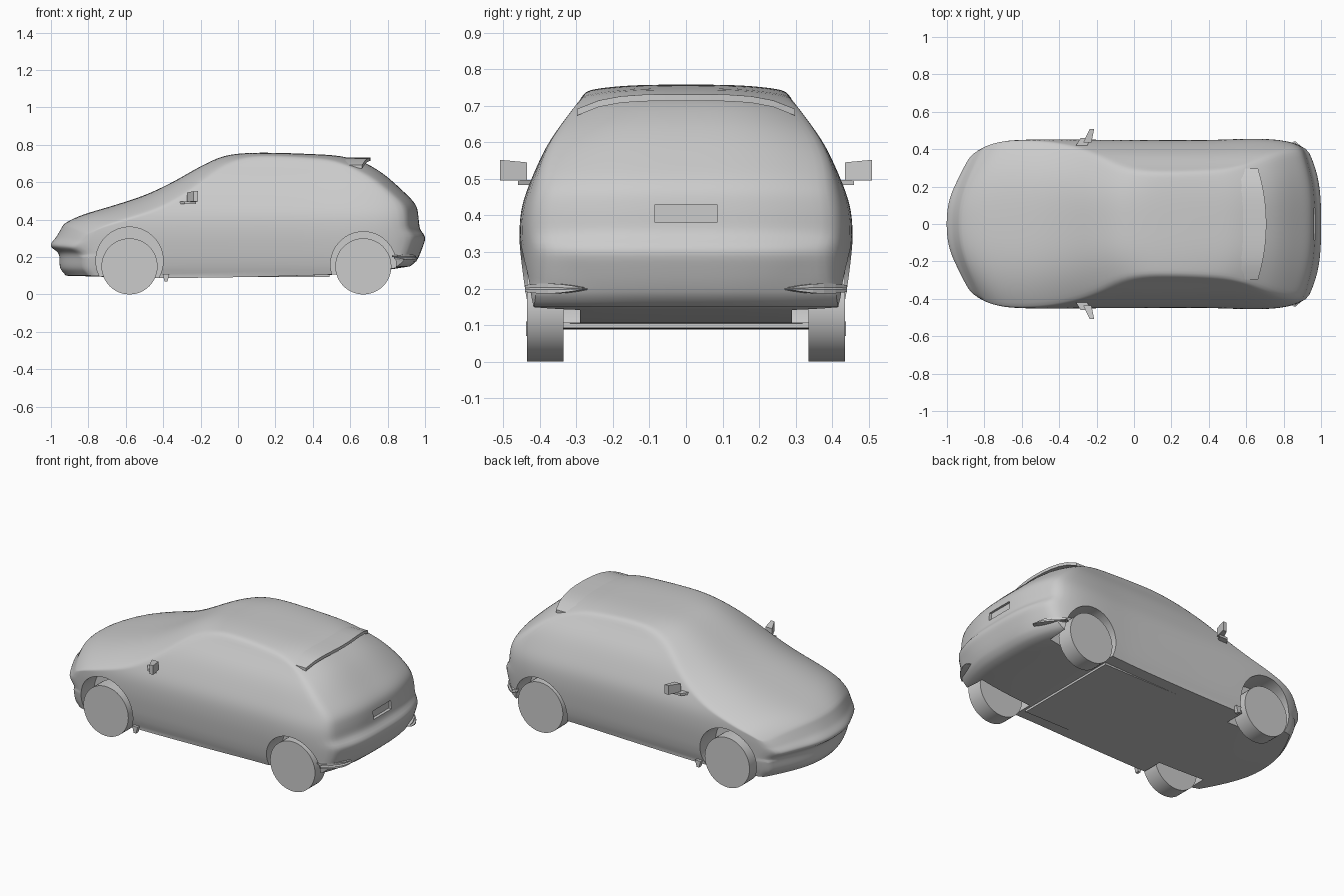
import bpy, bmesh, math
from mathutils import Vector

if "Cube" in bpy.data.objects:
    bpy.data.objects.remove(bpy.data.objects["Cube"], do_unlink=True)

paint = bpy.data.materials.new("plain_grey")
paint.use_nodes = True
GREY = (0.6, 0.6, 0.6, 1)
paint.diffuse_color = GREY
paint.node_tree.nodes["Principled BSDF"].inputs["Base Color"].default_value = GREY


def lerp(a, b, t):
    return a + (b - a) * t


def curve(points):
    """Smooth function through (input, output) pairs, constant outside."""
    n = len(points)

    def slope(i):
        a, b = points[max(i - 1, 0)], points[min(i + 1, n - 1)]
        return (b[1] - a[1]) / (b[0] - a[0])

    def f(x):
        if x <= points[0][0]:
            return points[0][1]
        for i in range(n - 1):
            (x0, y0), (x1, y1) = points[i], points[i + 1]
            if x <= x1:
                h = x1 - x0
                t = (x - x0) / h
                s = t * t * (3 - 2 * t)
                return (lerp(y0, y1, s) + h * t * (1 - t) ** 2 * slope(i)
                        - h * t * t * (1 - t) * slope(i + 1))
        return points[-1][1]
    return f


def shaped_box(name, cuts, shape, soften=0):
    """Gridded box whose points (u, v, w) in -1..1 are moved by a function."""
    bm = bmesh.new()
    bmesh.ops.create_cube(bm, size=2)
    if cuts:
        bmesh.ops.subdivide_edges(bm, edges=bm.edges[:], cuts=cuts, use_grid_fill=True)
    for v in bm.verts:
        v.co = Vector(shape(*v.co))
    for _ in range(soften):
        high = [v for v in bm.verts if v.co.z > 0.2]
        bmesh.ops.smooth_vert(bm, verts=high, factor=0.5,
                              use_axis_x=True, use_axis_y=True, use_axis_z=True)
    bmesh.ops.recalc_face_normals(bm, faces=bm.faces[:])
    mesh = bpy.data.meshes.new(name)
    bm.to_mesh(mesh)
    bm.free()
    ob = bpy.data.objects.new(name, mesh)
    bpy.context.collection.objects.link(ob)
    ob.data.materials.append(paint)
    return ob


def cylinder(name, x, y, z, radius, depth, sides=48):
    bpy.ops.mesh.primitive_cylinder_add(vertices=sides, radius=radius, depth=depth,
                                        location=(x, y, z), rotation=(math.pi / 2, 0, 0))
    ob = bpy.context.object
    ob.name = name
    ob.data.materials.append(paint)
    return ob


def activate(ob):
    bpy.ops.object.select_all(action='DESELECT')
    ob.select_set(True)
    bpy.context.view_layer.objects.active = ob


def cut(ob, cutter):
    mod = ob.modifiers.new("cut", 'BOOLEAN')
    mod.operation, mod.solver, mod.object = 'DIFFERENCE', 'EXACT', cutter
    activate(ob)
    bpy.ops.object.modifier_apply(modifier=mod.name)
    bpy.data.objects.remove(cutter, do_unlink=True)


def smooth(ob, degrees):
    activate(ob)
    bpy.ops.object.shade_smooth_by_angle(angle=math.radians(degrees))


# Body curves: side outline, end outlines by height, widths
top = curve([(-.93, .38), (-.85, .42), (-.7, .465), (-.5, .53), (-.35, .6), (-.2, .685),
             (-.08, .74), (.05, .756), (.2, .757), (.4, .75), (.55, .74), (.67, .71)])
bottom = curve([(-.92, .1), (-.4, .088), (.5, .105), (.75, .125), (.92, .15)])
nose = curve([(.1, -.92), (.14, -.95), (.22, -.96), (.26, -1.003), (.31, -.97), (.38, -.93)])
tail = curve([(.15, .92), (.18, .955), (.26, .99), (.315, 1.002), (.34, .975), (.42, .965),
              (.48, .95), (.55, .885), (.65, .77), (.71, .67)])
crown = curve([(-.93, .06), (-.7, .07), (-.3, .085), (-.1, .05), (.1, .018), (.67, .025)])
width = curve([(.1, .42), (.15, .435), (.22, .447), (.33, .456), (.42, .45), (.5, .423),
               (.6, .375), (.7, .305), (.76, .27)])
plan = curve([(-.95, .73), (-.87, .83), (-.8, .91), (-.7, .97), (-.55, .99), (0, .985),
              (.4, .985), (.65, 1), (.8, .98), (.9, .92), (.95, .86)])


def body_shape(u, v, w):
    t, w, a = (u + 1) / 2, (w + 1) / 2, abs(v)
    x = lerp(nose(lerp(.1, .38, w)), tail(lerp(.15, .71, w)), t)
    x += .13 * a ** 2.3 * (1 - t) ** 4 - .07 * a ** 3 * t ** 4
    xt = lerp(-.93, .67, t)
    low = bottom(lerp(-.92, .92, t))
    z = lerp(low, top(xt), w) - w ** 3 * crown(xt) * a ** 3.5
    return x, v * width(z) * plan(x), z


body = shaped_box("body", 40, body_shape, soften=4)

# Wheel arches and number plate recess
for side in (-1, 1):
    for x, z, r in ((-.58, .18, .18), (.67, .16, .175)):
        cut(body, cylinder("arch_cutter", x, side * .45, z, r, .32, 64))
cut(body, shaped_box("plate_cutter", 0,
                     lambda u, v, w: (1 + .05 * u, .085 * v, .405 + .025 * w)))
smooth(body, 48)

# Wheels
for side, side_name in ((1, "right"), (-1, "left")):
    for x, end in ((-.58, "front"), (.67, "rear")):
        smooth(cylinder(f"{end}_{side_name}_wheel", x, side * .385, .15, .15, .1), 40)


# Roof spoiler with a curved trailing edge
def spoiler_shape(u, v, w):
    a = abs(v)
    t = (u + 1) / 2
    z = lerp(.728, .722, t) - .04 * a ** 4
    return lerp(.56, .708 - .045 * a * a, t), .298 * v, z + w * lerp(.004, .009, t)


smooth(shaped_box("roof_spoiler", 9, spoiler_shape), 40)

for side, side_name in ((1, "right"), (-1, "left")):
    # Door mirror: swept shell on a short arm
    def shell(u, v, w):
        t = (v + 1) / 2
        x = lerp(-.25, -.225, t) + u * lerp(.022, .012, t)
        return x, side * lerp(.435, .508, t), .52 + .004 * t + w * lerp(.025, .028, t)

    def arm(u, v, w):
        t = (v + 1) / 2
        return lerp(-.29, -.255, t) + .03 * u, side * lerp(.405, .46, t), .49 + .007 * w

    # Wedge reflector wrapped round the rear bumper corner
    def wedge(u, v, w):
        t = (v + 1) / 2
        thick = lerp(.003, .014, math.sin(math.pi * min(t * .8, 1)))
        x = lerp(.965, .865, t ** 2) - (.03 if u < 0 else 0) - (.012 if w > 0 else 0)
        return x, side * (lerp(.285, .44, t) - (.02 if u < 0 else 0)), .2 + thick * w

    # Small flap behind the front wheel
    def flap(u, v, w):
        return -.385 + u * lerp(.008, .018, (w + 1) / 2), side * (.425 + .012 * v), .09 + .02 * w

    shaped_box(f"{side_name}_mirror_shell", 0, shell)
    shaped_box(f"{side_name}_mirror_arm", 0, arm)
    shaped_box(f"{side_name}_rear_reflector", 4, wedge)
    shaped_box(f"{side_name}_mud_flap", 0, flap)

# Underfloor panel
shaped_box("underfloor", 0, lambda u, v, w: (.05 + .44 * u, .34 * v, .1 + .008 * w))
